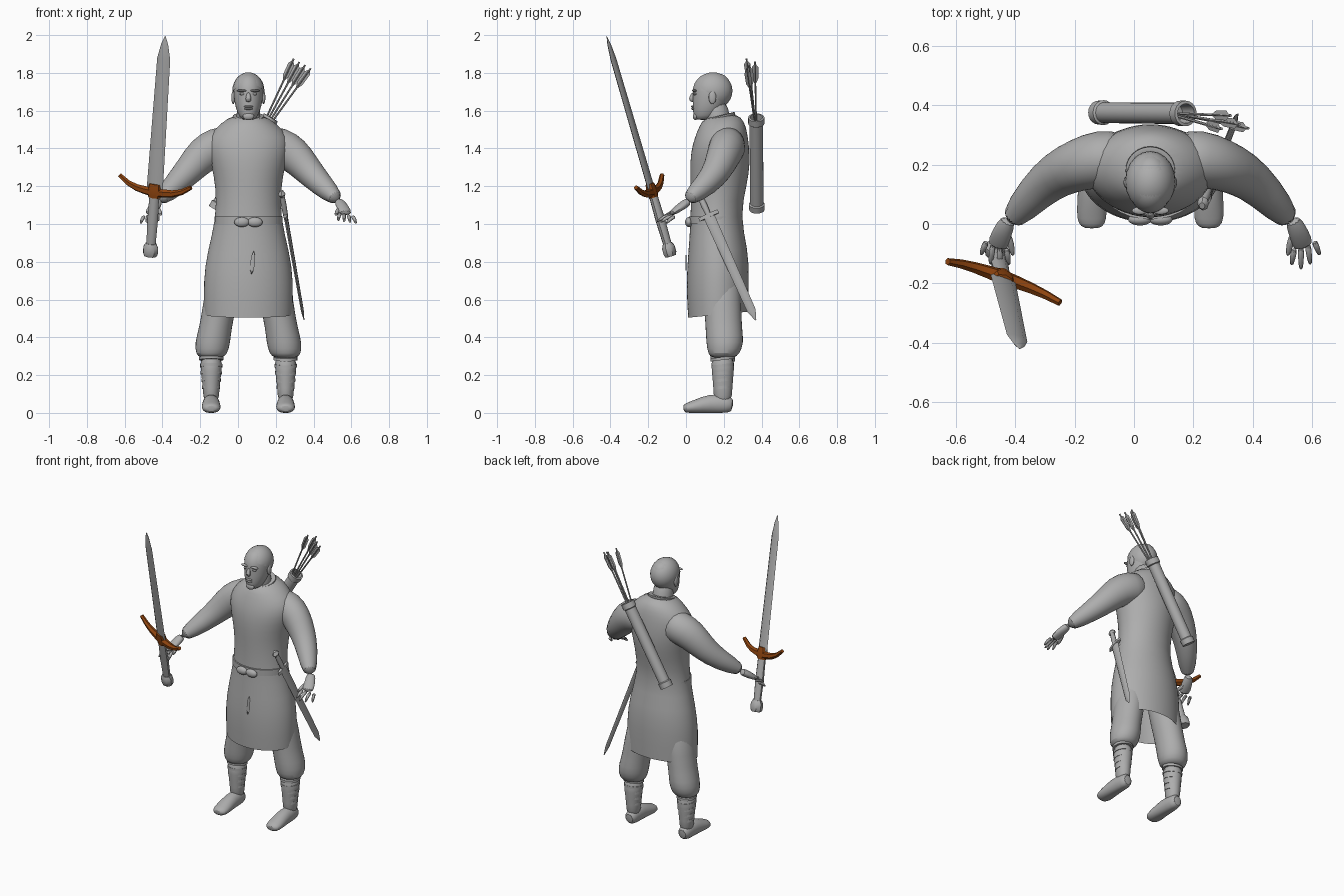
import bpy, bmesh, math
from mathutils import Vector, Matrix

cube = bpy.data.objects.get("Cube")
if cube:
    bpy.data.objects.remove(cube, do_unlink=True)

CENTRE = .055  # body centre line
X, Y, Z = Matrix.Identity(3)
SIDES = {"left": 1, "right": -1}
parts = []


def material(name, colour):
    mat = bpy.data.materials.new(name)
    mat.use_nodes = True
    mat.diffuse_color = (*colour, 1)
    shader = mat.node_tree.nodes["Principled BSDF"]
    shader.inputs["Base Color"].default_value = (*colour, 1)
    return mat


GREY = material("stone grey", (.42, .42, .42))
BROWN = material("rust brown", (.28, .06, .005))


def finish(name, bm, mat=GREY, smooth=False):
    bmesh.ops.recalc_face_normals(bm, faces=bm.faces)
    mesh = bpy.data.meshes.new(name)
    bm.to_mesh(mesh)
    bm.free()
    mesh.materials.append(mat)
    part = bpy.data.objects.new(name, mesh)
    bpy.context.collection.objects.link(part)
    if smooth:
        modifier = part.modifiers.new("rounding", "SUBSURF")
        modifier.levels = modifier.render_levels = 1
    parts.append(part)
    return part


def loft(name, rings, ref=Z, axis=None, sides=16, mat=GREY, smooth=False,
         open_start=False, tilt=0):
    """Join elliptical rings; each ring is (centre, radius along ref x axis, other radius)."""
    bm = bmesh.new()
    loops = []
    last = len(rings) - 1
    for i, (centre, width, depth) in enumerate(rings):
        before, after = rings[max(i - 1, 0)][0], rings[min(i + 1, last)][0]
        along = axis or (after - before).normalized()
        across = ref.cross(along).normalized()
        third = along.cross(across)
        loop = []
        for k in range(sides):
            angle = math.tau * k / sides
            offset = across * width * math.cos(angle) + third * depth * math.sin(angle)
            loop.append(bm.verts.new(centre + offset + Z * tilt * offset.y))
        loops.append(loop)
    for lower, upper in zip(loops, loops[1:]):
        for k in range(sides):
            bm.faces.new((lower[k - 1], lower[k], upper[k], upper[k - 1]))
    if not open_start:
        bm.faces.new(loops[0])
    bm.faces.new(loops[-1])
    return finish(name, bm, mat, smooth)


def stack(name, rows, x=CENTRE, **options):
    """Upright loft from rows of (height, front, back, half width)."""
    rings = [(Vector((x, (front + back) / 2, z)), half, (back - front) / 2)
             for z, front, back, half in rows]
    return loft(name, rings, ref=Y, axis=Z, **options)


def limb(name, rows, side=1, **options):
    """Loft along a path of (x from body centre, y, z, half width, half height)."""
    rings = [(Vector((CENTRE + side * x, y, z)), width, height)
             for x, y, z, width, height in rows]
    return loft(name, rings, smooth=True, **options)


def rod(name, start, direction, rows, ref, **options):
    """Straight loft from rows of (distance, radius, other radius)."""
    rings = [(start + direction * t, width, depth) for t, width, depth in rows]
    return loft(name, rings, ref=ref, axis=direction, **options)


def ball(name, x, y, z, size, cut=None):
    bm = bmesh.new()
    bmesh.ops.create_uvsphere(bm, u_segments=20, v_segments=14, radius=1)
    place = Matrix.Translation((CENTRE + x, y, z)) @ Matrix.Diagonal((*size, 1))
    bmesh.ops.transform(bm, verts=bm.verts, matrix=place)
    if cut:
        geometry = bm.verts[:] + bm.edges[:] + bm.faces[:]
        bmesh.ops.bisect_plane(bm, geom=geometry, plane_co=cut[0], plane_no=cut[1],
                               clear_inner=True)
    finish(name, bm)


# Tunic with an open hem, and its collar
stack("tunic", [
    (.52, .01, .33, .235), (.7, 0, .335, .24), (.85, .01, .33, .22), (1.03, .025, .285, .17),
    (1.2, .025, .325, .174), (1.3, .02, .34, .194), (1.4, .025, .335, .22),
    (1.47, .045, .325, .21), (1.53, .07, .31, .15), (1.58, .1, .27, .08)],
    sides=28, smooth=True, open_start=True, tilt=.1)
stack("collar", [(1.54, .09, .27, .09), (1.58, .1, .26, .085), (1.57, .11, .25, .07)],
      sides=24, smooth=True, tilt=.25)

# Belt, knotted buckle and hanging strap
stack("belt", [(z, .015, .295, .18) for z in (1, 1.04)], sides=32)
for side, sign in SIDES.items():
    ball(f"{side}_buckle_knot", sign * .035, .015, 1.01, (.04, .02, .026))
limb("hanging_strap", [(.015, 0, .72, .02, .003), (.03, 0, .87, .02, .003)],
     ref=Y, sides=4)

# Head, neck and hair
stack("neck", [(1.48, .11, .26, .075), (1.57, .1, .23, .062), (1.66, .09, .22, .062)],
      smooth=True)
stack("head", [
    (1.55, .05, .13, .03), (1.57, .04, .17, .05), (1.62, .034, .2, .07),
    (1.68, .036, .235, .079), (1.72, .033, .242, .079), (1.77, .055, .23, .066),
    (1.8, .1, .19, .03)], sides=24, smooth=True)
ball("hair", 0, .143, 1.705, (.085, .103, .098),
     cut=((CENTRE, .045, 1.745), (0, .55, .8)))
limb("nose", [(0, .04, 1.7, .008, .008), (0, .025, 1.66, .018, .016),
              (0, .035, 1.645, .012, .008)], ref=Y, axis=Z, sides=10)
for name, z in {"upper_lip": 1.622, "lower_lip": 1.61}.items():
    ball(name, 0, .036, z, (.024, .009, .006))
ball("chin", 0, .05, 1.57, (.03, .014, .02))
for side, sign in SIDES.items():
    ball(f"{side}_ear", sign * .08, .14, 1.67, (.01, .02, .035))
    ball(f"{side}_brow", sign * .034, .045, 1.706, (.028, .013, .007))
    ball(f"{side}_eye", sign * .032, .05, 1.688, (.014, .011, .007))

# Arms, hands, legs and feet, mirrored about the body centre
for side, sign in SIDES.items():
    limb(f"{side}_sleeve", [
        (.07, .225, 1.43, .09, .1), (.17, .22, 1.41, .1, .105), (.24, .2, 1.37, .09, .1),
        (.31, .17, 1.29, .08, .08), (.38, .115, 1.215, .066, .066),
        (.48, 0, 1.12, .043, .04)], sign, sides=18)
    limb(f"{side}_palm", [
        (.475, .02, 1.125, .03, .026), (.5, -.03, 1.09, .033, .022),
        (.518, -.085, 1.05, .042, .015)], sign, sides=12)
    for i, reach in enumerate((.06, .085, .075, .05)):
        x, y, z = .485 + .022 * i, -.08 + .008 * i, 1.055 - .005 * i
        spread = .01 * (i - 1)
        limb(f"{side}_finger_{i}", [
            (x, y, z, .012, .012), (x + spread / 2, y - reach / 2, z - .01, .011, .011),
            (x + spread, y - reach, z - .04, .007, .007)], sign, sides=8)
    limb(f"{side}_thumb", [(.485, -.03, 1.085, .016, .014), (.468, -.07, 1.065, .013, .012),
                           (.462, -.11, 1.045, .007, .007)], sign, sides=8)
    limb(f"{side}_trouser", [
        (.11, .18, .8, .1, .11), (.155, .195, .55, .09, .1), (.175, .2, .45, .088, .098),
        (.19, .207, .37, .096, .102), (.195, .2, .31, .085, .085),
        (.197, .196, .29, .06, .06)], sign, ref=Y, axis=Z)
    ankle = CENTRE + sign * .197
    stack(f"{side}_shin", [(.31, .13, .26, .062), (.22, .135, .255, .057),
                           (.13, .145, .245, .043), (.05, .145, .245, .044)],
          x=ankle, smooth=True)
    for i in range(5):  # leg wrappings
        bottom, radius = .28 - .038 * i, .064 - .004 * i
        stack(f"{side}_wrap_{i}", [(z, .195 - radius, .195 + radius, radius)
                                   for z in (bottom, bottom + .016)],
              x=ankle, tilt=.12 * sign)
    shoe = limb(f"{side}_shoe", [
        (.197, y, z, width, height) for y, z, width, height in (
            (.25, .04, .03, .034), (.22, .045, .043, .05), (.13, .05, .046, .055),
            (.04, .03, .053, .035), (0, .025, .047, .027), (-.015, .022, .026, .016))], sign)
    for vertex in shoe.data.vertices:  # flat sole
        vertex.co.z = max(vertex.co.z, 0)

# Held sword: rising along the blade, wide across it
pommel = Vector((-.465, -.08, .83))
rising = (Vector((-.385, -.42, 1.995)) - pommel).normalized()
flat = rising.cross(Vector((.93, -.34, -.16))).normalized()
wide = flat.cross(rising)
for name, sides, mat, rows in (
        ("blade", 6, GREY, [(.36, .046, .013), (1.09, .037, .011), (1.17, .02, .007),
                            (1.216, .002, .001)]),
        ("grip", 10, GREY, [(.06, .026, .022), (.2, .03, .025), (.35, .027, .022)]),
        ("pommel", 8, GREY, [(0, .034, .03), (.015, .042, .036), (.05, .042, .036),
                             (.07, .03, .026)]),
        ("guard_block", 8, BROWN, [(.325, .035, .024), (.36, .042, .028), (.4, .034, .022)])):
    rod(f"sword_{name}", pommel, rising, rows, flat, sides=sides, mat=mat)

# Crossguard sweeping up and tapering toward its tips
guard = []
for step in range(-4, 5):
    sweep = abs(step / 4)
    centre = pommel + wide * step * .051 + rising * (.354 + .06 * sweep ** 3)
    guard.append((centre, .026 - .014 * sweep, .026 - .014 * sweep))
loft("sword_crossguard", guard, ref=flat, sides=6, mat=BROWN)

# Second sword hanging at the left hip
hip = Vector((.252, .12, 1.045))
down = (Vector((.35, .37, .49)) - hip).normalized()
for name, sides, rows in (
        ("blade", 6, [(0, .03, .011), (.56, .023, .008), (.615, .003, .002)]),
        ("grip", 10, [(-.12, .014, .013), (-.06, .017, .015), (0, .014, .013)]),
        ("pommel", 8, [(-.145, .012, .01), (-.125, .026, .02), (-.105, .012, .01)]),
        ("guard", 8, [(-.01, .056, .012), (.01, .056, .012)])):
    rod(f"hip_sword_{name}", hip, down, rows, X, sides=sides)

# Quiver with rimmed ends and a hollow mouth
bottom, mouth = Vector((-.12, .375, 1.075)), Vector((.175, .372, 1.565))
along = (mouth - bottom).normalized()
outline = ((0, .04), (.035, .042), (.04, .035), (.53, .036), (.535, .043), (.57, .043),
           (.572, .033), (.5, .03))
rod("quiver", bottom, along, [(t, radius, radius) for t, radius in outline], Y, sides=20)

# Arrows fanning out of the quiver, with crossed feathers
for i, depth in enumerate((.32, .365, .335, .322)):
    tip = Vector((.295 + .03 * i, depth, 1.875 - .017 * i))
    start = mouth - along * .1 + X * (.008 * i - .012)
    aim = (tip - start).normalized()
    length = (tip - start).length
    rod(f"arrow_shaft_{i}", start, aim, [(t, .005, .005) for t in (0, length)], Y, sides=6)
    for name, ref in {"wide": Y, "deep": X}.items():
        rod(f"arrow_{name}_feather_{i}", tip, aim,
            [(-.13, .004, .002), (-.1, .016, .002), (-.03, .017, .002), (-.015, .005, .002)],
            ref, sides=4)

# Smooth shading with sharp edges kept
bpy.ops.object.select_all(action="DESELECT")
for part in parts:
    part.select_set(True)
bpy.context.view_layer.objects.active = parts[0]
bpy.ops.object.shade_smooth_by_angle(angle=math.radians(40))
